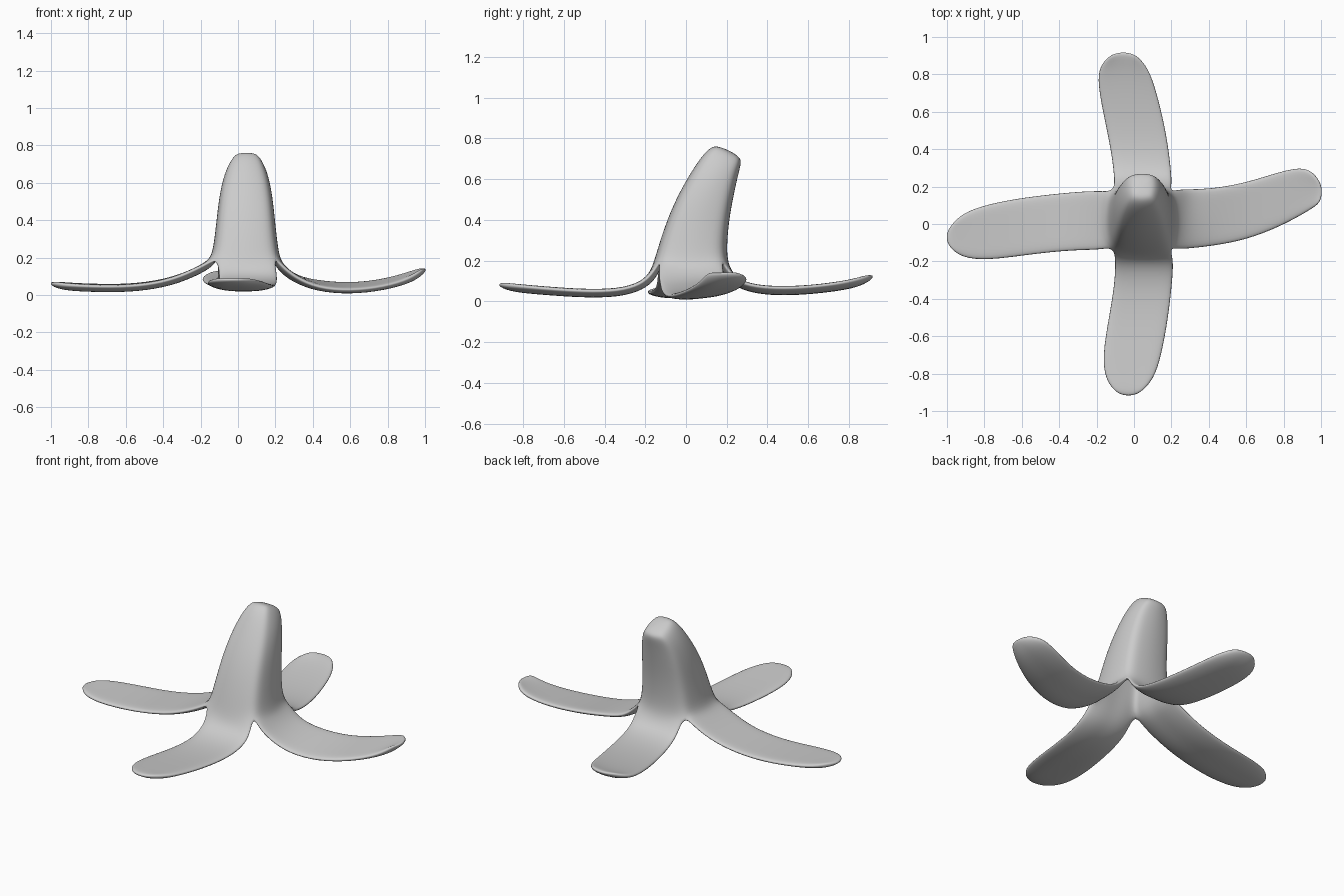
import bpy, bmesh
from mathutils import Vector

if "Cube" in bpy.data.objects:
    bpy.data.objects.remove(bpy.data.objects["Cube"])

SEG = 4  # quads across each side / petal

# body rings from bottom up: z, x0, x1, y0, y1, slope of the ring along y
RINGS = [
    (0.20, -0.145, 0.225, -0.157, 0.205, 0.0),
    (0.28, -0.130, 0.212, -0.134, 0.202, 0.0),
    (0.40, -0.116, 0.199, -0.094, 0.213, 0.0),
    (0.52, -0.103, 0.187, -0.042, 0.235, 0.0),
    (0.63, -0.080, 0.167, 0.024, 0.258, -0.05),
    (0.70, -0.050, 0.139, 0.084, 0.272, -0.25),
    (0.733, -0.022, 0.112, 0.130, 0.268, -0.45),
]

# petal rows, top surface: distance out along its axis, side low, side high, z
FRONT = [(-0.18, -0.105, 0.208, 0.135), (-0.23, -0.103, 0.213, 0.092),
         (-0.33, -0.108, 0.205, 0.062), (-0.50, -0.137, 0.186, 0.059),
         (-0.70, -0.172, 0.150, 0.074), (-0.83, -0.157, 0.108, 0.086),
         (-0.898, -0.097, 0.037, 0.094)]
RIGHT = [(0.245, -0.138, 0.188, 0.160), (0.31, -0.133, 0.188, 0.104),
         (0.43, -0.120, 0.192, 0.064), (0.60, -0.089, 0.222, 0.050),
         (0.78, -0.018, 0.282, 0.071), (0.92, 0.062, 0.312, 0.114),
         (0.980, 0.108, 0.235, 0.150)]
BACK = [(0.225, -0.108, 0.205, 0.145), (0.27, -0.110, 0.202, 0.100),
        (0.37, -0.122, 0.192, 0.074), (0.52, -0.152, 0.168, 0.070),
        (0.70, -0.190, 0.124, 0.086), (0.83, -0.198, 0.080, 0.110),
        (0.895, -0.130, 0.015, 0.136)]
LEFT = [(-0.19, -0.140, 0.180, 0.166), (-0.28, -0.142, 0.177, 0.122),
        (-0.40, -0.148, 0.166, 0.081), (-0.58, -0.169, 0.146, 0.056),
        (-0.78, -0.197, 0.110, 0.058), (-0.92, -0.184, 0.060, 0.066),
        (-0.982, -0.125, -0.015, 0.074)]

bm = bmesh.new()


def body_ring(z, x0, x1, y0, y1, slope, bulge=0.022):
    """Counter-clockwise rounded square; side middles bulge to the extents."""
    b = bulge * min(1, (x1 - x0) / 0.25)
    c = [Vector((x, y)) for x, y in ((x0 + b, y0 + b), (x1 - b, y0 + b),
                                     (x1 - b, y1 - b), (x0 + b, y1 - b))]
    out = [Vector((0, -1)), Vector((1, 0)), Vector((0, 1)), Vector((-1, 0))]
    verts = []
    for s in range(4):
        for i in range(SEG):
            t = i / SEG
            p = c[s].lerp(c[(s + 1) % 4], t) + out[s] * b * 4 * t * (1 - t)
            verts.append(bm.verts.new((p.x, p.y, z + slope * (p.y - (y0 + y1) / 2))))
    return verts


def bridge(low, high, closed):
    n = len(low)
    for i in range(n if closed else n - 1):
        j = (i + 1) % n
        bm.faces.new((low[i], low[j], high[j], high[i]))


# hollow body with a slanted cap
rings = [body_ring(*r) for r in RINGS]
for low, high in zip(rings, rings[1:]):
    bridge(low, high, True)
top = rings[-1]
mid = sum((v.co for v in top), Vector()) / len(top)
inner = [bm.verts.new(v.co.lerp(mid, 0.45) + Vector((0, 0.003, 0.008))) for v in top]
bridge(top, inner, True)
centre = bm.verts.new(mid + Vector((0, 0.004, 0.011)))
for i in range(len(inner)):
    bm.faces.new((inner[i], inner[(i + 1) % len(inner)], centre))


def petal(side, rows, along_y, reverse, tilt):
    """Strip of quads growing from one side of the body's bottom ring."""
    base = rings[0]
    prev = [base[(side * SEG + i) % len(base)] for i in range(SEG + 1)]
    for k, (d, lo, hi, z) in enumerate(rows):
        row = []
        sign = 1 if d > 0 else -1
        bow = {len(rows) - 1: 0.022, len(rows) - 2: 0.015}.get(k, 0)
        amount = tilt if 1 < k < len(rows) - 1 else 0
        for i in range(SEG + 1):
            t = i / SEG
            if reverse:
                t = 1 - t
            s = lo + (hi - lo) * t
            a = d + sign * bow * 4 * t * (1 - t)
            h = z + amount * (t - 0.5)
            row.append(bm.verts.new((s, a, h) if along_y else (a, s, h)))
        bridge(row, prev, False)
        prev = row


petal(0, FRONT, True, False, 0.0)
petal(1, RIGHT, False, False, 0.035)
petal(2, BACK, True, True, 0.008)
petal(3, LEFT, False, True, 0.005)

bm.verts.index_update()
rim = [v.index for v in bm.verts if v.is_boundary]
mesh = bpy.data.meshes.new("fruit_peel")
bm.to_mesh(mesh)
bm.free()
peel = bpy.data.objects.new("fruit_peel", mesh)
bpy.context.collection.objects.link(peel)

# peel thickness, thinner along the rims, then rounding
group = peel.vertex_groups.new(name="thickness")
group.add(range(len(mesh.vertices)), 1.0, 'REPLACE')
group.add(rim, 0.55, 'REPLACE')
solid = peel.modifiers.new("thickness", 'SOLIDIFY')
solid.thickness = 0.042
solid.offset = -1
solid.vertex_group = group.name
sub = peel.modifiers.new("rounding", 'SUBSURF')
sub.levels = sub.render_levels = 2
mesh.polygons.foreach_set("use_smooth", [True] * len(mesh.polygons))
